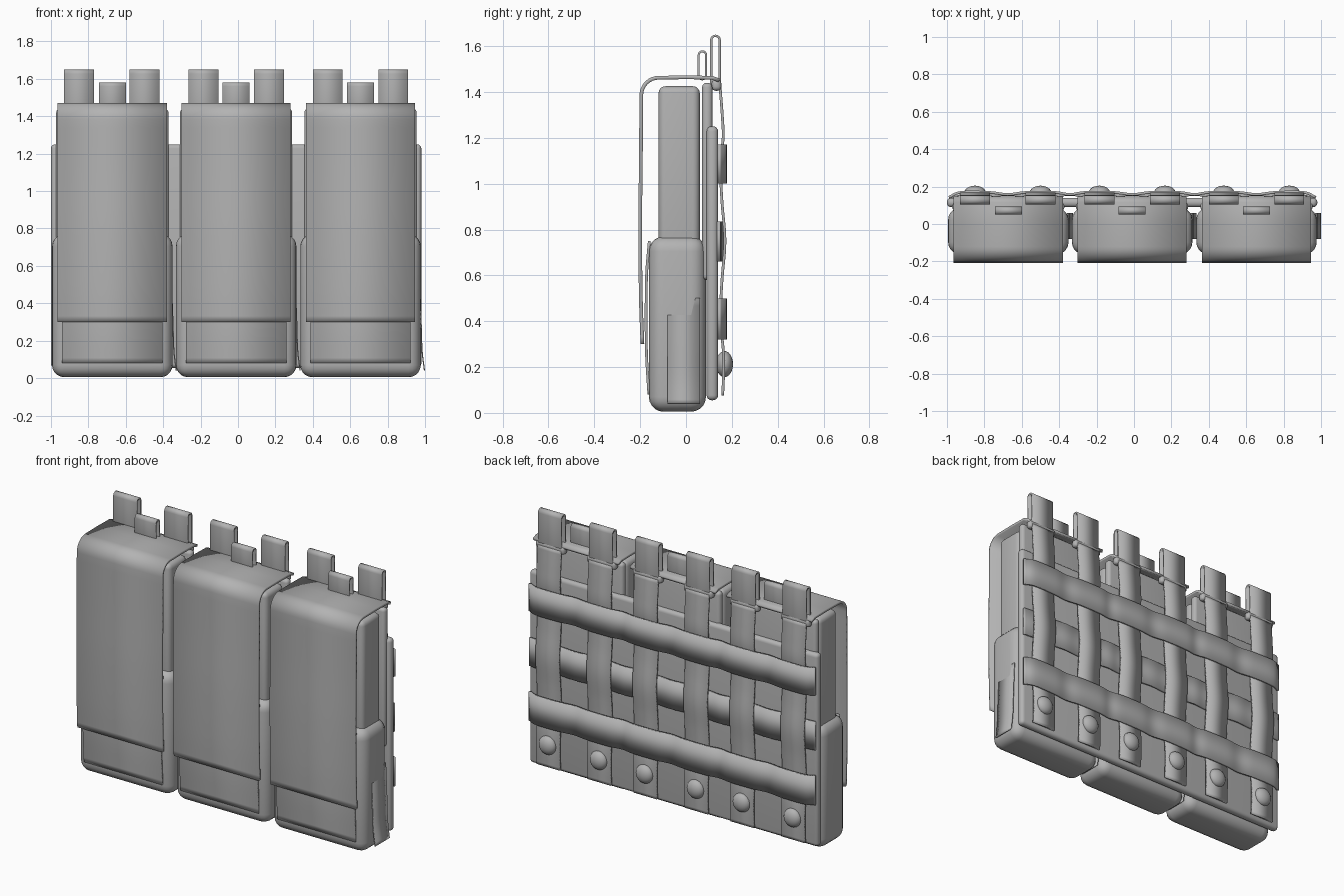
import bpy, bmesh, math
from mathutils import Vector

if "Cube" in bpy.data.objects:
    bpy.data.objects.remove(bpy.data.objects["Cube"])

grey = bpy.data.materials.new("grey fabric")
grey.diffuse_color = (0.45, 0.45, 0.45, 1)
grey.use_nodes = True
grey.node_tree.nodes["Principled BSDF"].inputs["Base Color"].default_value = grey.diffuse_color


def finish(name, bm):
    bmesh.ops.recalc_face_normals(bm, faces=bm.faces)
    mesh = bpy.data.meshes.new(name)
    bm.to_mesh(mesh)
    bm.free()
    mesh.materials.append(grey)
    ob = bpy.data.objects.new(name, mesh)
    bpy.context.collection.objects.link(ob)
    bpy.ops.object.select_all(action='DESELECT')
    ob.select_set(True)
    bpy.context.view_layer.objects.active = ob
    return ob


def shade():
    bpy.ops.object.shade_smooth_by_angle(angle=math.radians(40))


def rounded_box(name, lo, hi, radius, segments=4):
    bm = bmesh.new()
    bmesh.ops.create_cube(bm, size=1)
    for v in bm.verts:
        v.co = [(l + h) / 2 + c * (h - l) for l, h, c in zip(lo, hi, v.co)]
    bmesh.ops.bevel(bm, geom=bm.edges[:], offset=radius, segments=segments,
                    profile=0.5, affect='EDGES')
    ob = finish(name, bm)
    shade()
    return ob


def spline(pts, steps=6):
    """Catmull-Rom curve through 2D points."""
    p = [Vector(q) for q in pts]
    p = [2 * p[0] - p[1]] + p + [2 * p[-1] - p[-2]]
    out = []
    for i in range(1, len(p) - 2):
        a, b, c, d = p[i - 1:i + 3]
        for k in range(steps):
            t = k / steps
            out.append(0.5 * (2 * b + (c - a) * t + (2 * a - 5 * b + 4 * c - d) * t * t
                              + (3 * b - a - 3 * c + d) * t ** 3))
    return out + [p[-2]]


def ribbon(name, path, axis, a, b, thick, closed=False):
    """Webbing strip: a 2D path swept along an axis from a to b."""
    place = {'X': lambda w, p: (w, p[0], p[1]),
             'Y': lambda w, p: (p[0], w, p[1]),
             'Z': lambda w, p: (p[0], p[1], w)}[axis]
    bm = bmesh.new()
    rows = [[bm.verts.new(place(w, p)) for w in (a, b)] for p in path]
    pairs = list(zip(rows, rows[1:])) + ([(rows[-1], rows[0])] if closed else [])
    for r, s in pairs:
        bm.faces.new((r[0], r[1], s[1], s[0]))
    ob = finish(name, bm)
    mod = ob.modifiers.new("thickness", 'SOLIDIFY')
    mod.thickness = thick
    mod.offset = 0
    shade()
    return ob


def loop_path(y0, y1, z0, z1):
    """Upright closed loop with round ends."""
    r, c = (y1 - y0) / 2, (y0 + y1) / 2
    arc = [math.pi * k / 8 for k in range(9)]
    return ([(c + r * math.cos(t), z1 - r + r * math.sin(t)) for t in arc]
            + [(c - r * math.cos(t), z0 + r - r * math.sin(t)) for t in arc])


pouches = (-0.672, -0.01, 0.655)
straps = (-0.85, -0.5, -0.185, 0.165, 0.48, 0.83)

# Shared backing plate
rounded_box("back_plate", (-1.0, 0.09, 0.055), (0.98, 0.14, 1.25), 0.022)

for cx in pouches:
    # Pouch body, stowed insert and rear panel
    rounded_box("pouch_body", (cx - 0.322, -0.162, 0.005), (cx + 0.322, 0.087, 0.77), 0.065, 5)
    rounded_box("pouch_insert", (cx - 0.285, -0.12, 0.6), (cx + 0.285, 0.06, 1.425), 0.03)
    rounded_box("rear_panel", (cx - 0.3, 0.07, 0.58), (cx + 0.3, 0.115, 1.44), 0.02)
    # Fastening patch on the front, curving under at the bottom
    ribbon("front_patch", spline([(-0.16, 0.75), (-0.172, 0.6), (-0.174, 0.4),
                                  (-0.172, 0.25), (-0.162, 0.08)]),
           'X', cx - 0.268, cx + 0.268, 0.012)
    # Closing flap over the top and down the front
    bend = [(-0.12 - 0.075 * math.sin(t), 1.385 + 0.077 * math.cos(t))
            for t in [math.pi / 2 * k / 8 for k in range(9)]]
    drop = spline([(-0.195, 1.385), (-0.197, 1.1), (-0.2, 0.8), (-0.197, 0.5), (-0.19, 0.3)])
    ribbon("flap", [(0.145, 1.45), (0.115, 1.462), (0.0, 1.464)] + bend + drop[1:],
           'X', cx - 0.292, cx + 0.292, 0.016)
    # Pull tab
    ribbon("pull_tab", loop_path(0.055, 0.088, 1.455, 1.577), 'X', cx - 0.072, cx + 0.072, 0.009, True)
    # Flared side tab
    ribbon("side_tab", spline([(cx + 0.316, 0.5), (cx + 0.324, 0.3), (cx + 0.329, 0.15),
                               (cx + 0.342, 0.04)]), 'Y', -0.08, 0.06, 0.006)

for sx in straps:
    # Vertical strap woven through the horizontal webbing
    ribbon("vertical_strap", spline([(0.148, 1.43), (0.158, 1.3), (0.162, 1.2), (0.15, 1.085),
                                     (0.157, 0.92), (0.17, 0.75), (0.157, 0.58), (0.15, 0.41),
                                     (0.162, 0.28), (0.164, 0.18), (0.16, 0.075)]),
           'X', sx - 0.08, sx + 0.08, 0.012)
    # Loop and crossbar at the strap top
    ribbon("strap_loop", loop_path(0.11, 0.147, 1.42, 1.645), 'X', sx - 0.08, sx + 0.08, 0.01, True)
    rounded_box("crossbar", (sx - 0.1, 0.112, 1.405), (sx + 0.1, 0.154, 1.455), 0.018)
    # Domed snap button
    bm = bmesh.new()
    bmesh.ops.create_uvsphere(bm, u_segments=24, v_segments=12, radius=1)
    for v in bm.verts:
        v.co = (sx + v.co.x * 0.057, 0.168 + v.co.y * 0.037, 0.213 + v.co.z * 0.057)
    finish("snap_button", bm)
    shade()


def band(name, z0, z1, over, between):
    """Horizontal webbing that rises at each strap."""
    pts = [(-0.99, 0.143)]
    for i, sx in enumerate(straps):
        pts += [(sx - 0.075, over), (sx + 0.075, over)]
        if i < 5:
            pts.append(((sx + straps[i + 1]) / 2, between))
    ribbon(name, spline(pts + [(0.972, 0.143)], 5), 'Z', z0, z1, 0.014)


# Upper and lower webbing pass over the straps, the middle one under them
band("upper_webbing", 1.0, 1.17, 0.169, 0.158)
band("lower_webbing", 0.32, 0.5, 0.169, 0.158)
band("middle_webbing", 0.66, 0.835, 0.15, 0.158)
